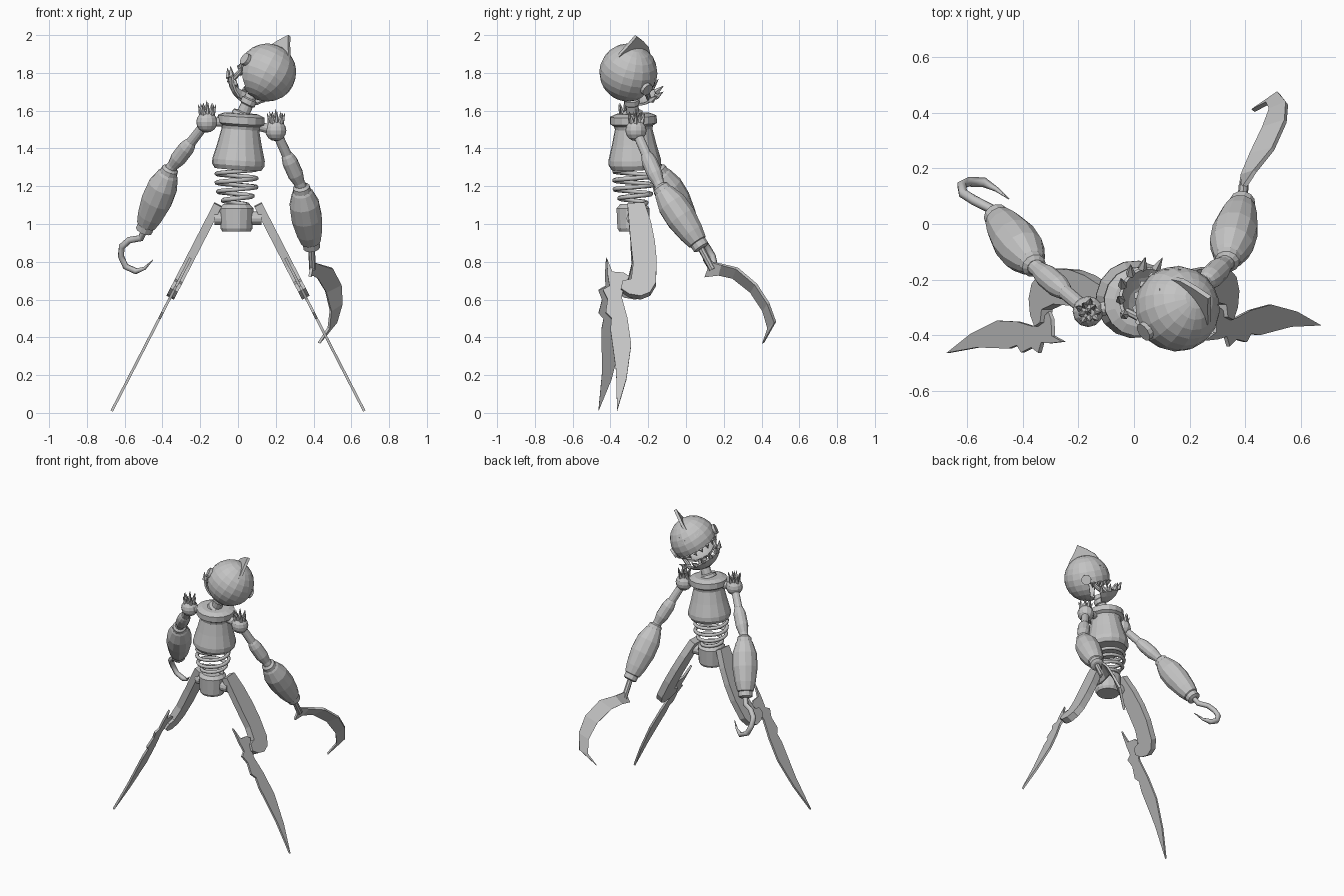
import bpy, bmesh, math
from mathutils import Vector, Matrix

if "Cube" in bpy.data.objects:
    bpy.data.objects.remove(bpy.data.objects["Cube"])

grey = bpy.data.materials.new("plain_grey")
grey.use_nodes = True
GREY = (0.55, 0.55, 0.55, 1)
grey.diffuse_color = GREY
grey.node_tree.nodes["Principled BSDF"].inputs["Base Color"].default_value = GREY


def finish(name, bm, thick=0, frame=None):
    bmesh.ops.recalc_face_normals(bm, faces=bm.faces)
    mesh = bpy.data.meshes.new(name)
    bm.to_mesh(mesh)
    bm.free()
    obj = bpy.data.objects.new(name, mesh)
    bpy.context.collection.objects.link(obj)
    mesh.materials.append(grey)
    if frame:
        obj.matrix_world = frame
    if thick:
        mod = obj.modifiers.new("thickness", "SOLIDIFY")
        mod.thickness, mod.offset = thick, 0
    return obj


def lathe(name, a, b, profile, sides=12, frame=None, bm=None):
    """Turned solid along a-b; profile holds (fraction of length, radius)."""
    a, b = Vector(a), Vector(b)
    turn = (b - a).to_track_quat("Z", "Y")
    own = bm is None
    bm = bmesh.new() if own else bm
    rings = []
    for t, r in profile:
        rings.append([bm.verts.new(a.lerp(b, t) + turn @ Vector(
            (r * math.cos(math.tau * i / sides), r * math.sin(math.tau * i / sides), 0)))
            for i in range(sides)])
    for lo, hi in zip(rings, rings[1:]):
        for i in range(sides):
            j = (i + 1) % sides
            bm.faces.new((lo[i], lo[j], hi[j], hi[i]))
    bm.faces.new(rings[0])
    bm.faces.new(rings[-1])
    return finish(name, bm, frame=frame) if own else None


def rod(name, a, b, r, **kw):
    return lathe(name, a, b, [(0, r), (1, r)], **kw)


def spikes(name, pairs, r, frame=None):
    bm = bmesh.new()
    for a, b in pairs:
        lathe("", a, b, [(0, r), (1, 0.001)], 5, bm=bm)
    return finish(name, bm, frame=frame)


def tube(name, points, radius, taper=lambda t: 1, res=1):
    curve = bpy.data.curves.new(name, "CURVE")
    curve.dimensions, curve.bevel_depth, curve.bevel_resolution = "3D", radius, res
    curve.use_fill_caps = True
    line = curve.splines.new("POLY")
    line.points.add(len(points) - 1)
    for i, p in enumerate(points):
        line.points[i].co = (*p, 1)
        line.points[i].radius = taper(i / (len(points) - 1))
    curve.materials.append(grey)
    obj = bpy.data.objects.new(name, curve)
    bpy.context.collection.objects.link(obj)


# Torso, pelvis, waist spring
lathe("torso", (0, -.27, 1.29), (.018, -.28, 1.585),
      [(0, .125), (.08, .14), (.17, .14), (.45, .118), (.72, .1), (.78, .105),
       (.82, .125), (.95, .125), (1, .09)], 16)
lathe("pelvis", (-.008, -.28, .96), (-.008, -.28, 1.105),
      [(0, .075), (.12, .085), (.85, .09), (1, .07)], 14)
rod("hip_axle", (-.125, -.28, 1.03), (.125, -.28, 1.03), .035)
coil = []
for i in range(73):
    t = i / 72
    ang = math.tau * 4 * t
    r = .06 + .045 * min(1, t * 2.2)
    coil.append((r * math.cos(ang) - .008, r * math.sin(ang) - .275, 1.1 + .19 * t))
tube("waist_spring", coil, .012)
lathe("neck", (.02, -.28, 1.57), (.075, -.29, 1.69),
      [(0, .06), (.15, .055), (.2, .034), (.5, .034), (.55, .042), (.75, .042), (.8, .032), (1, .032)])

# Legs: outlines in (y, z), laid in a slanted plane
THIGH = [(-.31, 1.1), (-.22, 1.105), (-.185, 1.0), (-.165, .9), (-.155, .8), (-.16, .68),
         (-.19, .63), (-.24, .61), (-.3, .62), (-.345, .65), (-.335, .69), (-.29, .7),
         (-.28, .78), (-.295, .92)]
BLADE = [(-.42, .82), (-.39, .745), (-.33, .74), (-.3, .72), (-.33, .66), (-.34, .61),
         (-.31, .5), (-.29, .36), (-.315, .18), (-.365, .01), (-.37, .22), (-.4, .44),
         (-.395, .5), (-.425, .53), (-.415, .6), (-.44, .65), (-.405, .67), (-.415, .73)]


def leg_plate(name, outline, side, thick):
    bm = bmesh.new()
    verts = []
    for y, z in outline:
        if side < 0:
            y -= .1 * max(0, 1 - z / .85)
        verts.append(bm.verts.new((side * (.107 + .515 * (1.1 - z)), y, z)))
    bm.faces.new(verts)
    finish(name, bm, thick)


for label, side in (("left", 1), ("right", -1)):
    leg_plate(label + "_thigh", THIGH, side, .045)
    leg_plate(label + "_leg_blade", BLADE, side, .014)

# Arms: shoulder ball with spikes, turned upper arm and forearm
ARMS = {"left": ((.2, -.265, 1.495), (.335, -.135, 1.195), (.392, .085, .87)),
        "right": ((-.165, -.315, 1.54), (-.36, -.15, 1.29), (-.5, .035, .96))}
for label, (s, e, w) in ARMS.items():
    s, e, w = Vector(s), Vector(e), Vector(w)
    bm = bmesh.new()
    bmesh.ops.create_uvsphere(bm, u_segments=12, v_segments=8, radius=.056,
                              matrix=Matrix.Translation(s))
    finish(label + "_shoulder", bm)
    rod(label + "_shoulder_pin", (.02, -.28, 1.54), s, .025)
    up = Vector((0, 0, 1))
    pairs = []
    for i in range(9):
        ang = math.tau * i / 9
        lean = .55 if i % 2 else .85
        d = (up + Vector((math.cos(ang), math.sin(ang), 0)) * lean).normalized()
        pairs.append((s + d * .045, s + d * .075 + up * .035))
    pairs.append((s + up * .045, s + up * .115))
    spikes(label + "_shoulder_spikes", pairs, .015)
    lathe(label + "_upper_arm", s, e,
          [(0, .025), (.42, .027), (.46, .034), (.55, .042), (.78, .042), (.92, .03), (1, .03)])
    lathe(label + "_forearm", e, w,
          [(-.03, .03), (0, .045), (.06, .048), (.09, .056), (.27, .08), (.5, .083),
           (.75, .068), (.89, .053), (.9, .046), (.98, .046), (1, .03)])

# Right hand hook
tube("hook_hand", [(-.49, .025, .98), (-.515, .055, .925), (-.575, .085, .915), (-.615, .11, .88),
                   (-.62, .14, .83), (-.595, .152, .775), (-.54, .15, .75), (-.495, .125, .765),
                   (-.45, .09, .81)], .018, lambda t: 1 if t < .75 else max(.1, 4 * (1 - t)))

# Left hand sickle: strip between outer and inner edges
rod("sickle_stem", (.388, .07, .89), (.395, .14, .76), .018, sides=8)
OUTER = [(.395, .13, .8), (.435, .19, .785), (.5, .27, .765), (.545, .37, .68),
         (.55, .435, .58), (.52, .472, .48), (.43, .41, .37)]
INNER = [(.38, .1, .72), (.39, .175, .73), (.42, .25, .715), (.465, .345, .64),
         (.49, .41, .54), (.48, .435, .45), (.428, .408, .37)]
bm = bmesh.new()
rows = [(bm.verts.new(o), bm.verts.new(i)) for o, i in zip(OUTER, INNER)]
for (a, b), (c, d) in zip(rows, rows[1:]):
    bm.faces.new((a, b, d, c))
finish("sickle_blade", bm, .016)

# Head frame: local -y is the face, local z the crown
side = Vector((-.65, -.57, .51)).normalized()
face = Vector((-.66, .74, .12))
face = (face - side * face.dot(side)).normalized()
crown = face.cross(side)
HEAD = Matrix((side, -face, crown)).transposed().to_4x4()
HEAD.translation = (.155, -.305, 1.802)
R = .148


def on_head(azimuth, height, r=R):
    az, el = math.radians(azimuth), math.radians(height)
    return Vector((math.sin(az) * math.cos(el), -math.cos(az) * math.cos(el), math.sin(el))) * r


def shell(name, keep, shift=(0, 0, 0)):
    bm = bmesh.new()
    bmesh.ops.create_uvsphere(bm, u_segments=18, v_segments=12, radius=R)
    drop = [f for f in bm.faces if not keep(f.calc_center_median())]
    bmesh.ops.delete(bm, geom=drop, context="FACES")
    bmesh.ops.translate(bm, verts=bm.verts, vec=shift)
    finish(name, bm, .012, HEAD)


shell("skull", lambda c: c.z > -.04 or c.y > -.02)
JAW = Vector((0, -.065, -.035))
shell("jaw", lambda c: c.z < -.06 and c.y < -.005 and c.z > -.14, JAW)
spikes("upper_teeth", [(on_head(a, -13), on_head(a, -30, R * .98)) for a in range(-70, 71, 20)],
       .018, HEAD)
spikes("jaw_teeth", [(on_head(a, -29) + JAW, on_head(a, -10, R * 1.1) + JAW)
                     for a in range(-75, 76, 25)], .018, HEAD)
for label, s in (("left", 1), ("right", -1)):
    rod(label + "_ear_bolt", (s * .12, -.01, -.01), (s * .165, -.015, -.012), .034, frame=HEAD)
    rod(label + "_jaw_hinge", (s * .115, -.05, -.045), (s * .105, -.1, -.11), .014, frame=HEAD, sides=8)
    # Slanted almond eye plates
    bm = bmesh.new()
    bm.faces.new([bm.verts.new(on_head(s * a, h, R * 1.005)) for a, h in
                  ((12, 19), (24, 20), (36, 28), (42, 40), (28, 37), (17, 29))])
    finish(label + "_eye", bm, .008, HEAD)

# Crest fin along the middle of the skull
bm = bmesh.new()
FIN = [(45, .95), (45, 1.02), (62, 1.17), (80, 1.32), (96, 1.56), (106, 1.3), (125, 1.1), (142, 1.02), (142, .93)]
FIN += [(a, .93) for a in (125, 106, 90, 70)]
bm.faces.new([bm.verts.new(on_head(0, a, R * k)) for a, k in FIN])
finish("crest_fin", bm, .018, HEAD)
